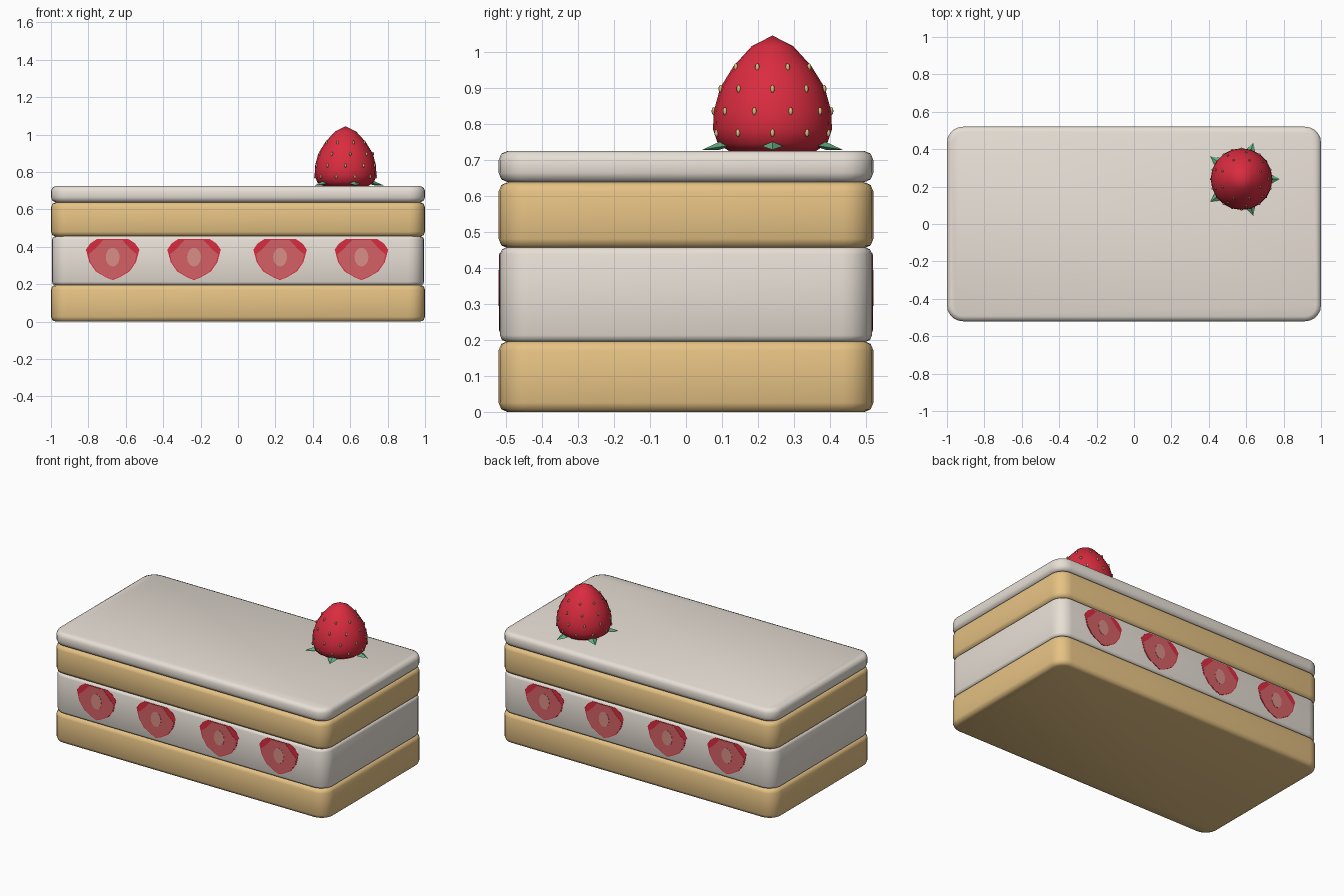
import bpy, bmesh
from math import sin, cos, pi, radians
from mathutils import Vector, Matrix

old = bpy.data.objects.get("Cube")
if old:
    bpy.data.objects.remove(old, do_unlink=True)


def material(name, r, g, b):
    m = bpy.data.materials.new(name)
    m.use_nodes = True
    m.diffuse_color = (r, g, b, 1)
    bsdf = next(n for n in m.node_tree.nodes if n.type == 'BSDF_PRINCIPLED')
    bsdf.inputs["Base Color"].default_value = (r, g, b, 1)
    bsdf.inputs["Roughness"].default_value = 0.6
    return m


CREAM = material("cream", 0.80, 0.74, 0.67)
SPONGE = material("sponge", 0.79, 0.54, 0.23)
RED = material("strawberry red", 0.70, 0.025, 0.05)
FLESH = material("strawberry flesh", 0.66, 0.12, 0.13)
CORE = material("strawberry core", 0.70, 0.27, 0.24)
SEED = material("seed", 0.72, 0.50, 0.20)
LEAF = material("leaf green", 0.12, 0.42, 0.22)


def finish(bm, name, mat, smooth=None):
    bmesh.ops.recalc_face_normals(bm, faces=bm.faces)
    mesh = bpy.data.meshes.new(name)
    bm.to_mesh(mesh)
    bm.free()
    mesh.materials.append(mat)
    ob = bpy.data.objects.new(name, mesh)
    bpy.context.collection.objects.link(ob)
    if smooth:
        bpy.ops.object.select_all(action='DESELECT')
        ob.select_set(True)
        bpy.context.view_layer.objects.active = ob
        bpy.ops.object.shade_smooth_by_angle(angle=radians(smooth))
    return ob


# Cake layers: boxes with round corners and softened rims
def layer(name, mat, z0, z1, hx, hy, rim):
    bm = bmesh.new()
    bmesh.ops.create_cube(bm, size=1)
    bmesh.ops.scale(bm, vec=(2 * hx, 2 * hy, z1 - z0), verts=bm.verts)
    bmesh.ops.translate(bm, vec=(0, 0, (z0 + z1) / 2), verts=bm.verts)
    upright = [e for e in bm.edges if abs(e.verts[0].co.z - e.verts[1].co.z) > 0.01]
    bmesh.ops.bevel(bm, geom=upright, offset=0.085, segments=5, profile=0.5, affect='EDGES')
    flat = [e for e in bm.edges if abs(e.verts[0].co.z - e.verts[1].co.z) < 0.001
            and len({round(f.normal.z) for f in e.link_faces}) > 1]
    bmesh.ops.bevel(bm, geom=flat, offset=rim, segments=2, profile=0.5, affect='EDGES')
    return finish(bm, name, mat, 50)


layer("bottom_sponge", SPONGE, 0, 0.197, 1.0, 0.52, 0.026)
layer("cream_filling", CREAM, 0.195, 0.457, 0.995, 0.516, 0.018)
layer("top_sponge", SPONGE, 0.455, 0.638, 1.0, 0.52, 0.026)
layer("cream_topping", CREAM, 0.638, 0.725, 1.0, 0.52, 0.026)


# Strawberry slices: thin stacked plates on the front and back
def plate(name, mat, half, x, depth, turn):
    bm = bmesh.new()
    outline = half + [(-px, pz) for px, pz in reversed(half) if px]
    face = bm.faces.new([bm.verts.new((x + px, -0.512, pz)) for px, pz in outline])
    out = bmesh.ops.extrude_face_region(bm, geom=[face])["geom"]
    moved = [v for v in out if isinstance(v, bmesh.types.BMVert)]
    bmesh.ops.translate(bm, vec=(0, 0.512 - depth, 0), verts=moved)
    bmesh.ops.rotate(bm, matrix=Matrix.Rotation(turn, 3, 'Z'), verts=bm.verts)
    finish(bm, name, mat)


rim = [(0, 0.222), (0.035, 0.236), (0.09, 0.268), (0.125, 0.318),
       (0.143, 0.385), (0.12, 0.418), (0.085, 0.441)]
flesh = [(0, 0.226), (0.035, 0.24), (0.085, 0.27), (0.118, 0.315),
         (0.128, 0.36), (0.098, 0.385), (0.075, 0.41), (0.05, 0.437)]
core = [(0.037 * sin(i * pi / 8), 0.345 - 0.05 * cos(i * pi / 8)) for i in range(8)]
core.append((0, 0.395))
for side, turn in (("front", 0), ("back", pi)):
    for i, x in enumerate((-0.67, -0.235, 0.225, 0.66), 1):
        plate(f"{side}_slice_rim_{i}", RED, rim, x, 0.517, turn)
        plate(f"{side}_slice_flesh_{i}", FLESH, flesh, x, 0.5185, turn)
        plate(f"{side}_slice_core_{i}", CORE, core, x, 0.52, turn)

# Whole strawberry: a profile turned about its axis
centre = Vector((0.575, 0.24, 0))
profile = [(0, 0.722), (0.12, 0.724), (0.152, 0.745), (0.165, 0.785), (0.163, 0.835),
           (0.145, 0.9), (0.108, 0.96), (0.058, 1.015), (0, 1.045)]
bm = bmesh.new()
ring = [bm.verts.new(centre + Vector((r, 0, z))) for r, z in profile]
edges = [bm.edges.new(pair) for pair in zip(ring, ring[1:])]
bmesh.ops.spin(bm, geom=ring + edges, cent=centre, axis=(0, 0, 1),
               angle=2 * pi, steps=20, use_duplicate=False)
bmesh.ops.remove_doubles(bm, verts=bm.verts, dist=0.0005)
finish(bm, "strawberry", RED, 50)

# Seeds: staggered rows of small beads
bm = bmesh.new()
rows = [(0.775, 0.163, 10, 0), (0.835, 0.163, 10, 0.5), (0.897, 0.146, 9, 0), (0.957, 0.11, 8, 0.5)]
for z, r, count, shift in rows:
    for i in range(count):
        a = 2 * pi * (i + shift) / count
        place = Matrix.Translation(centre + Vector((r * cos(a), r * sin(a), z)))
        shape = Matrix.Diagonal((0.006, 0.006, 0.011, 1))
        bmesh.ops.create_uvsphere(bm, u_segments=8, v_segments=6, radius=1, matrix=place @ shape)
finish(bm, "strawberry_seeds", SEED, 60)

# Leaves: five folded diamonds around the base
bm = bmesh.new()
for i in range(5):
    turn = Matrix.Translation(centre) @ Matrix.Rotation(2 * pi * i / 5, 4, 'Z')
    back, left, tip, right, ridge, keel = [
        bm.verts.new(turn @ Vector(p)) for p in
        ((0.1, 0, 0.745), (0.15, 0.03, 0.738), (0.205, 0, 0.728),
         (0.15, -0.03, 0.738), (0.155, 0, 0.75), (0.155, 0, 0.728))]
    loop = [back, left, tip, right]
    for a, b in zip(loop, loop[1:] + loop[:1]):
        bm.faces.new((a, b, ridge))
        bm.faces.new((b, a, keel))
finish(bm, "strawberry_leaves", LEAF)
